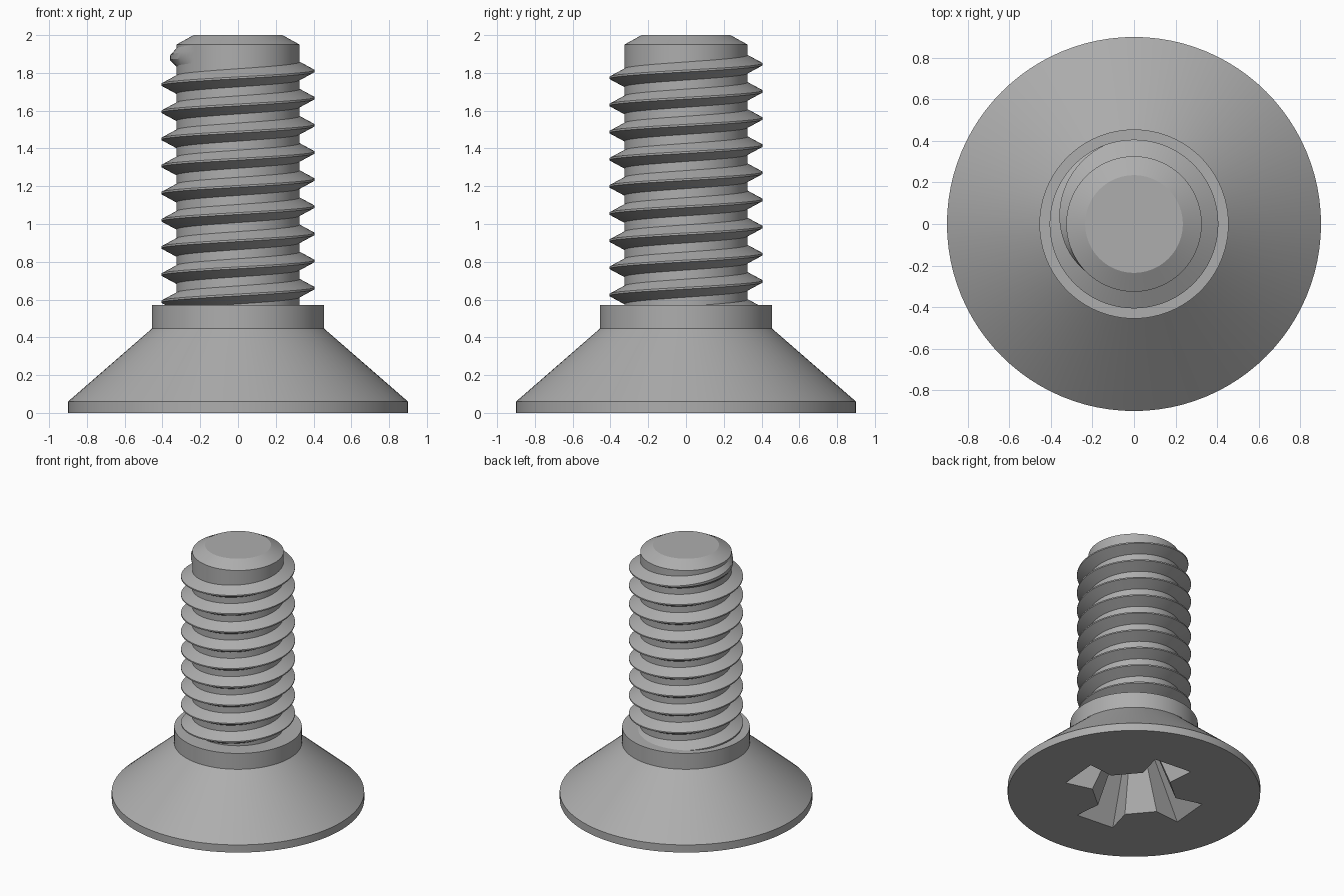
import bpy, bmesh
from math import pi, cos, sin, radians

cube = bpy.data.objects.get("Cube")
if cube:
    bpy.data.objects.remove(cube, do_unlink=True)

steel = bpy.data.materials.new("grey steel")
steel.use_nodes = True
GREY = (0.42, 0.42, 0.42, 1)
steel.diffuse_color = GREY
steel.node_tree.nodes["Principled BSDF"].inputs["Base Color"].default_value = GREY


def make_object(name, bm):
    bmesh.ops.recalc_face_normals(bm, faces=bm.faces)
    mesh = bpy.data.meshes.new(name)
    bm.to_mesh(mesh)
    bm.free()
    obj = bpy.data.objects.new(name, mesh)
    bpy.context.collection.objects.link(obj)
    mesh.materials.append(steel)
    return obj


def loft(name, rings):
    """Skin closed rings of points one after another and cap both ends."""
    bm = bmesh.new()
    loops = [[bm.verts.new(p) for p in ring] for ring in rings]
    for a, b in zip(loops, loops[1:]):
        n = len(a)
        for i in range(n):
            j = (i + 1) % n
            bm.faces.new((a[i], a[j], b[j], b[i]))
    bm.faces.new(loops[0])
    bm.faces.new(loops[-1])
    return make_object(name, bm)


def lathe(name, profile, sides=96):
    return loft(name, [[(r * cos(2 * pi * i / sides), r * sin(2 * pi * i / sides), z)
                        for i in range(sides)] for r, z in profile])


# Countersunk head with collar, and the plain core with a chamfered tip
COLLAR_TOP = 0.572
CORE = 0.326
head = lathe("head", [(0.9, 0), (0.9, 0.06), (0.455, 0.447), (0.455, COLLAR_TOP)])
core = lathe("shank_core", [(CORE, COLLAR_TOP - 0.02), (CORE, 1.95), (0.235, 2)])

# Tapered cross recess cut into the underside of the head
arm = [(0.28, -0.117), (0.485, -0.155), (0.485, 0.155), (0.28, 0.117)]


def cross(scale, z):
    ring = []
    for k in range(4):
        a = k * pi / 2 - radians(5)
        ring += [(scale * (x * cos(a) - y * sin(a)), scale * (x * sin(a) + y * cos(a)), z)
                 for x, y in arm]
    return ring


cutter = loft("recess_cutter", [cross(1.013, -0.01), cross(0.4, 0.45)])
cutter.hide_render = True
cut = head.modifiers.new("recess", 'BOOLEAN')
cut.operation = 'DIFFERENCE'
cut.solver = 'EXACT'
cut.object = cutter
bpy.context.view_layer.objects.active = head
bpy.ops.object.modifier_apply(modifier=cut.name)
bpy.data.objects.remove(cutter, do_unlink=True)

# Right-handed thread, starting inside the collar and running out near the tip
PITCH, CREST, STEPS = 0.1437, 0.406, 72
FADE_START, FADE_END = 110 / 360, 230 / 360
first, last = -9 * STEPS, int(FADE_END * STEPS)
sections = []
for s in range(first, last + 1):
    turn = s / STEPS
    a, z = 2 * pi * turn, 1.81 + PITCH * turn
    fade = min(1, max(0, (FADE_END - turn) / (FADE_END - FADE_START)))
    crest = CORE - 0.004 + (CREST - CORE + 0.004) * fade
    flat = 0.005 + 0.014 * (1 - fade)
    sections.append([(r * cos(a), r * sin(a), z + dz) for r, dz in
                     ((0.3, -0.048), (CORE, -0.048), (crest, -flat),
                      (crest, flat), (CORE, 0.048), (0.3, 0.048))])
thread = loft("thread", sections)

# Smooth round surfaces, crisp edges
for obj in (head, core, thread):
    bpy.ops.object.select_all(action='DESELECT')
    obj.select_set(True)
    bpy.context.view_layer.objects.active = obj
    bpy.ops.object.shade_smooth_by_angle(angle=radians(25))
